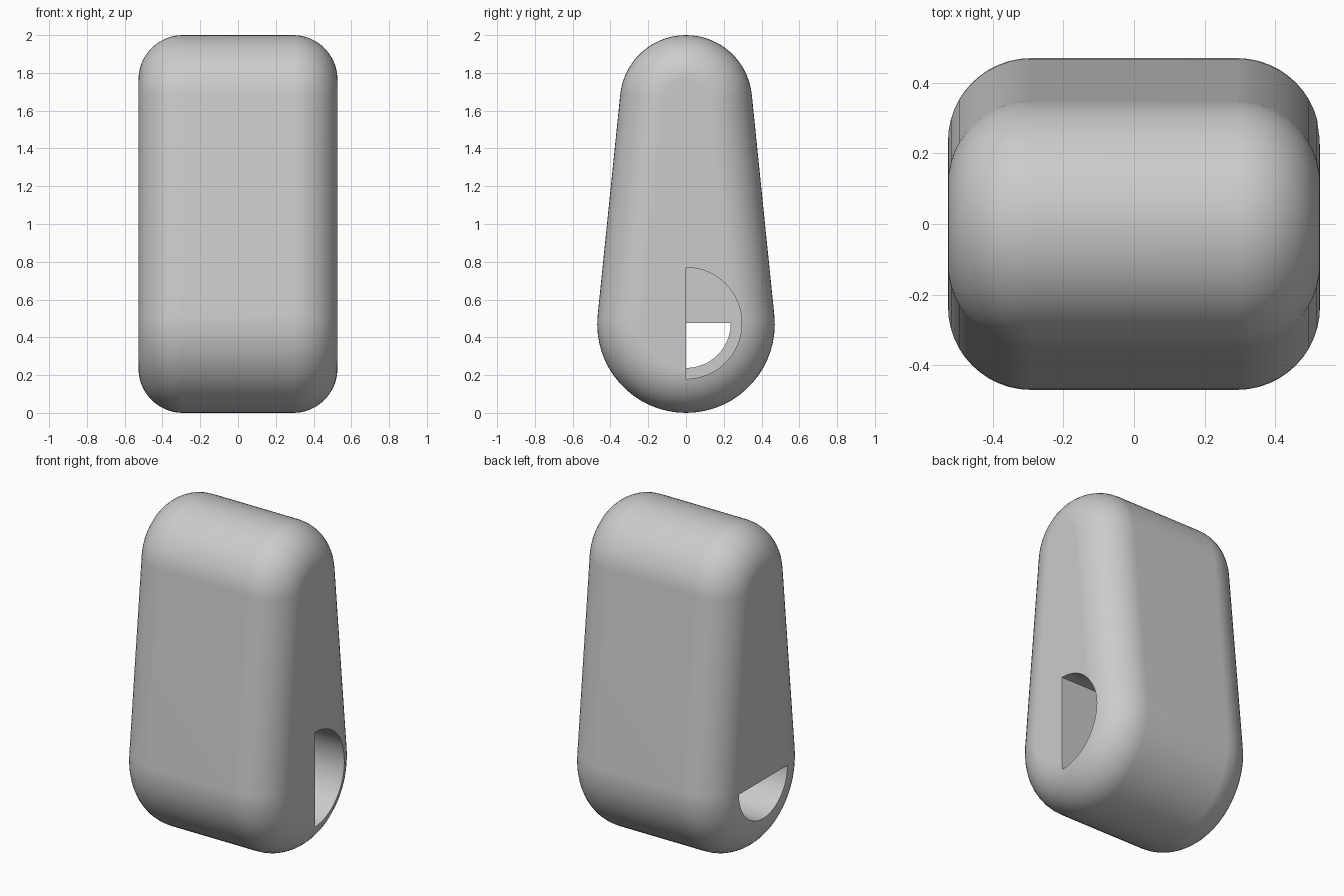
import bpy, bmesh
from math import sin, cos, pi, asin, radians

cube = bpy.data.objects.get("Cube")
if cube:
    bpy.data.objects.remove(cube, do_unlink=True)

HALF_WIDTH = 0.527
FILLET = 0.235
LOW_Z, LOW_R = 0.47, 0.47
TOP_Z, TOP_R = 1.65, 0.35
HOLE_Z = 0.475
STEPS = 12

grey = bpy.data.materials.new("light grey")
grey.use_nodes = True
colour = (0.6, 0.6, 0.6, 1)
grey.diffuse_color = colour
grey.node_tree.nodes["Principled BSDF"].inputs["Base Color"].default_value = colour


def arc(z, r, start, end, steps):
    """Points (y, z) on an arc about y = 0."""
    angles = [start + (end - start) * i / steps for i in range(steps + 1)]
    return [(r * cos(a), z + r * sin(a)) for a in angles]


def loft(name, sections):
    """Skin a list of (x, outline) sections and cap both ends."""
    bm = bmesh.new()
    rings = [[bm.verts.new((x, y, z)) for y, z in pts] for x, pts in sections]
    n = len(rings[0])
    for a, b in zip(rings, rings[1:]):
        for i in range(n):
            j = (i + 1) % n
            bm.faces.new((a[i], a[j], b[j], b[i]))
    bm.faces.new(rings[0])
    bm.faces.new(rings[-1])
    bmesh.ops.recalc_face_normals(bm, faces=bm.faces)
    mesh = bpy.data.meshes.new(name)
    bm.to_mesh(mesh)
    bm.free()
    mesh.materials.append(grey)
    obj = bpy.data.objects.new(name, mesh)
    bpy.context.collection.objects.link(obj)
    return obj


# Body: tapered outline with round ends, shrunk towards each side by a fillet
tilt = asin((LOW_R - TOP_R) / (TOP_Z - LOW_Z))


def outline(inset):
    return (arc(TOP_Z, TOP_R - inset, tilt, pi - tilt, 28)
            + arc(LOW_Z, LOW_R - inset, pi - tilt, 2 * pi + tilt, 32))


half = []
for k in range(STEPS + 1):
    a = pi / 2 * k / STEPS
    half.append((HALF_WIDTH - FILLET * (1 - sin(a)), outline(FILLET * (1 - cos(a)))))
sections = [(-x, pts) for x, pts in reversed(half)] + half
body = loft("body", sections)

# Half-round pockets: an upright one on the left, a lying one on the right,
# meeting in the middle
left_cut = arc(HOLE_Z, 0.295, -pi / 2, pi / 2, 32)
right_cut = arc(HOLE_Z, 0.237, pi, 2 * pi, 32)
cutters = [
    loft("left_pocket_cutter", [(0, left_cut), (1, left_cut)]),
    loft("right_pocket_cutter", [(-1, right_cut), (0.002, right_cut)]),
]

bpy.ops.object.select_all(action='DESELECT')
body.select_set(True)
bpy.context.view_layer.objects.active = body
for cutter in cutters:
    cutter.hide_render = True
    mod = body.modifiers.new("pocket", 'BOOLEAN')
    mod.operation = 'DIFFERENCE'
    mod.solver = 'EXACT'
    mod.object = cutter
    bpy.ops.object.modifier_apply(modifier=mod.name)
    bpy.data.objects.remove(cutter, do_unlink=True)

# Smooth rounds, crisp pocket edges
bpy.ops.object.shade_smooth_by_angle(angle=radians(30))
weighted = body.modifiers.new("flat sides", 'WEIGHTED_NORMAL')
weighted.keep_sharp = True
